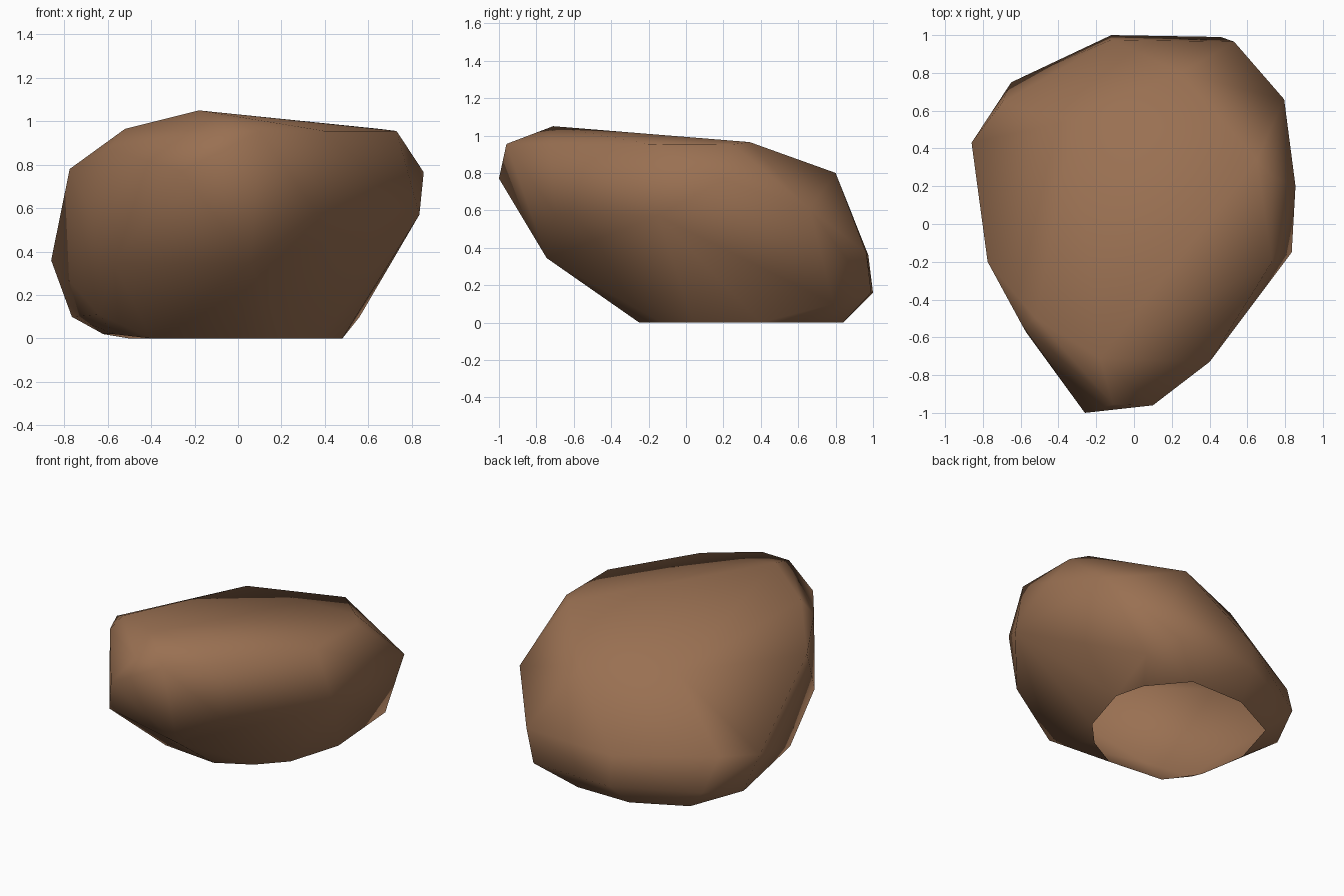
import bpy, bmesh, math

if "Cube" in bpy.data.objects:
    bpy.data.objects.remove(bpy.data.objects["Cube"])

# Boulder corner points, grouped by zone
top_rim = [(-.18, -.71, 1.05), (-.26, -1, .77), (-.11, -.955, .955), (.1, -.96, .955),
           (.4, -.73, .955), (.73, -.2, .955), (.73, .25, .953), (.65, .34, .965),
           (-.52, -.5, .965), (-.59, -.54, .87), (-.32, .55, .82), (.25, .8, .8),
           (-.775, -.2, .78)]
waist = [(.855, .2, .765), (.835, -.15, .57), (.795, .66, .61), (.53, .965, .37),
         (-.12, .975, .36), (-.86, .43, .36), (-.70, .64, .38), (-.57, -.575, .345),
         (.06, -.745, .345), (.36, -.7, .58)]
skirt = [(-.12, 1, .16), (.46, .99, .16), (.56, .79, .1), (-.65, .75, .16),
         (-.765, .47, .1), (-.64, -.21, .11)]
base = [(.48, .4, 0), (.37, .04, 0), (.43, .6, 0), (.23, .84, 0), (-.16, .84, 0), (-.5, .67, 0),
        (-.62, .31, .02), (-.57, -.02, .02), (-.4, -.21, 0), (-.01, -.25, 0), (.21, -.13, 0)]

# Wrap the corners in a convex skin
bm = bmesh.new()
for p in top_rim + waist + skirt + base:
    bm.verts.new(p)
bmesh.ops.convex_hull(bm, input=bm.verts)
bmesh.ops.delete(bm, geom=[v for v in bm.verts if not v.link_faces], context='VERTS')
bmesh.ops.recalc_face_normals(bm, faces=bm.faces)

# Open underside
under = [f for f in bm.faces if all(v.co.z < .03 for v in f.verts)]
bmesh.ops.delete(bm, geom=under, context='FACES')

mesh = bpy.data.meshes.new("boulder")
bm.to_mesh(mesh)
bm.free()
boulder = bpy.data.objects.new("boulder", mesh)
bpy.context.collection.objects.link(boulder)

# Brown stone colour
stone = bpy.data.materials.new("brown stone")
stone.diffuse_color = (.32, .162, .084, 1)
stone.use_nodes = True
stone.node_tree.nodes["Principled BSDF"].inputs["Base Color"].default_value = stone.diffuse_color
mesh.materials.append(stone)

# Smooth all over
bpy.context.view_layer.objects.active = boulder
boulder.select_set(True)
bpy.ops.object.shade_smooth_by_angle(angle=math.radians(180))
